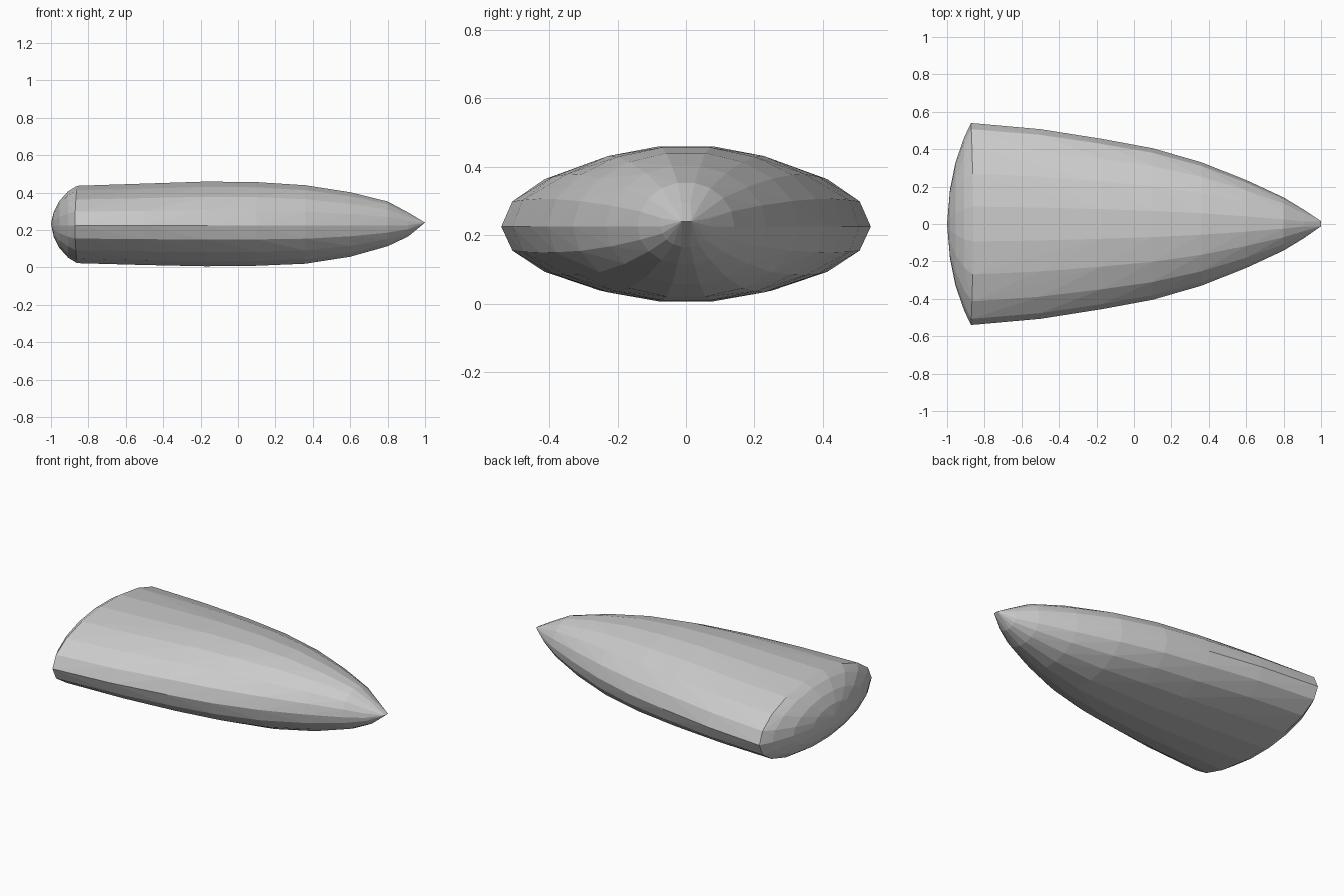
import bpy, bmesh
from math import sin, cos, pi

if "Cube" in bpy.data.objects:
    bpy.data.objects.remove(bpy.data.objects["Cube"])

# stations along the body: x, half width, bottom z, top z
body = [(-0.86, 0.54, 0.02, 0.44), (-0.5, 0.507, 0.01, 0.452),
        (-0.17, 0.455, 0.003, 0.463), (0.1, 0.405, 0.006, 0.46),
        (0.36, 0.33, 0.017, 0.443), (0.6, 0.235, 0.055, 0.405),
        (0.8, 0.142, 0.112, 0.355), (0.91, 0.075, 0.165, 0.295)]
# domed rear: x and fraction of the rear section
dome = [(-0.908, 0.86), (-0.955, 0.61), (-0.985, 0.33)]
SIDES = 18

bm = bmesh.new()


def ring(x, w, low, high, bow=0.0):
    """Oval section, fuller above and below a low side edge."""
    side = 0.225
    for i in range(SIDES):
        a = 2 * pi * i / SIDES
        h = high - side if sin(a) > 0 else side - low
        bm.verts.new((x - bow * cos(a) ** 2, w * cos(a), side + h * sin(a)))


for x, w, low, high in body:
    ring(x, w, low, high, 0.012 if x < -0.8 else 0)
for x, s in dome:
    ring(x, 0.54 * s, 0.23 - 0.21 * s, 0.23 + 0.21 * s)
bm.verts.new((-1, 0, 0.235))
for y in (-0.012, 0.015):
    bm.verts.new((1, y, 0.24))

# faceted convex skin around all sections
res = bmesh.ops.convex_hull(bm, input=bm.verts[:])
loose = [v for v in bm.verts if not v.link_faces]
bmesh.ops.delete(bm, geom=loose, context='VERTS')
bmesh.ops.recalc_face_normals(bm, faces=bm.faces[:])

mesh = bpy.data.meshes.new("tapered_shell")
bm.to_mesh(mesh)
bm.free()
obj = bpy.data.objects.new("tapered_shell", mesh)
bpy.context.collection.objects.link(obj)
